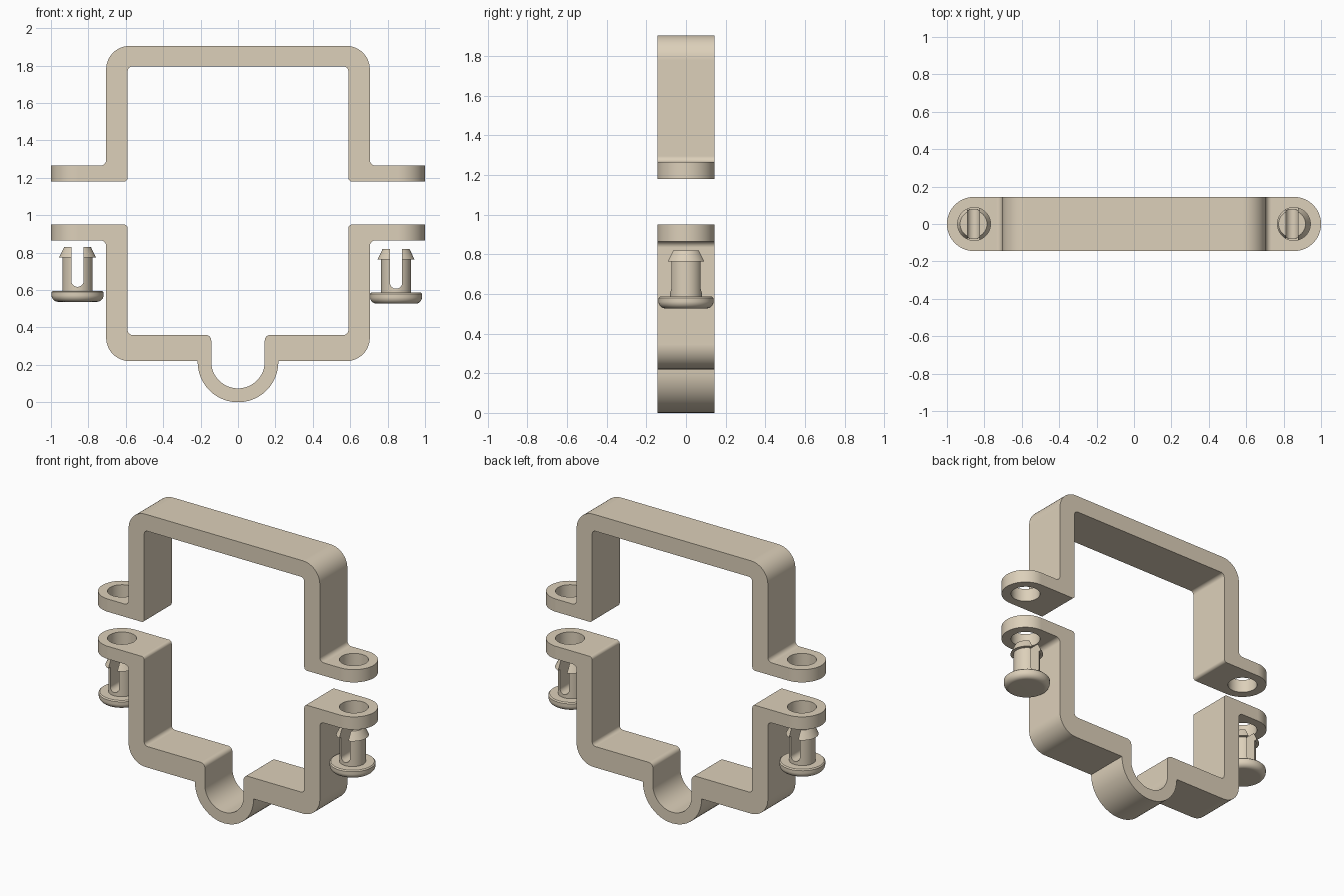
import bpy, bmesh, math
from mathutils import Vector

if "Cube" in bpy.data.objects:
    bpy.data.objects.remove(bpy.data.objects["Cube"])

tan = bpy.data.materials.new("tan_plastic")
tan.diffuse_color = (0.72, 0.63, 0.49, 1)
tan.use_nodes = True
tan.node_tree.nodes["Principled BSDF"].inputs["Base Color"].default_value = tan.diffuse_color


def rounded(corners, step=7.5):
    """Round each (u, v, radius) corner of a closed outline."""
    out = []
    n = len(corners)
    for i, (u, v, r) in enumerate(corners):
        p = Vector((u, v))
        a = (Vector(corners[i - 1][:2]) - p).normalized()
        b = (Vector(corners[(i + 1) % n][:2]) - p).normalized()
        if r == 0:
            pts = [p]
        else:
            half = a.angle(b) / 2
            c = p + (a + b).normalized() * r / math.sin(half)
            s = p + a * r / math.tan(half) - c
            e = p + b * r / math.tan(half) - c
            sweep = s.angle_signed(e)
            k = max(4, round(math.degrees(abs(sweep)) / step))
            axis_y = Vector((-s.y, s.x))
            sgn = 1 if axis_y.dot(e) > 0 else -1
            pts = [c + s * math.cos(t) + axis_y * sgn * math.sin(t)
                   for t in (abs(sweep) * j / k for j in range(k + 1))]
        for q in pts:
            if not out or (q - out[-1]).length > 1e-4:
                out.append(q)
    if (out[0] - out[-1]).length < 1e-4:
        out.pop()
    return out


def finish(name, bm):
    bmesh.ops.recalc_face_normals(bm, faces=bm.faces)
    me = bpy.data.meshes.new(name)
    bm.to_mesh(me)
    bm.free()
    ob = bpy.data.objects.new(name, me)
    bpy.context.collection.objects.link(ob)
    return ob


def prism(name, corners, axis, lo, hi):
    """Extrude a rounded outline along y (outline in xz) or z (outline in xy)."""
    bm = bmesh.new()
    place = (lambda p: (p.x, lo, p.y)) if axis == 'Y' else (lambda p: (p.x, p.y, lo))
    f = bm.faces.new([bm.verts.new(place(p)) for p in rounded(corners)])
    res = bmesh.ops.extrude_face_region(bm, geom=[f], use_keep_orig=True)
    d = Vector((0, hi - lo, 0)) if axis == 'Y' else Vector((0, 0, hi - lo))
    bmesh.ops.translate(bm, vec=d, verts=[g for g in res['geom'] if isinstance(g, bmesh.types.BMVert)])
    return finish(name, bm)


def lathe(name, profile, segs=48):
    bm = bmesh.new()
    vs = [bm.verts.new((r, 0, z)) for r, z in profile]
    es = [bm.edges.new(e) for e in zip(vs, vs[1:])]
    bmesh.ops.spin(bm, geom=vs + es, axis=(0, 0, 1), cent=(0, 0, 0),
                   angle=math.tau, steps=segs, use_duplicate=False)
    bmesh.ops.remove_doubles(bm, verts=bm.verts, dist=1e-5)
    return finish(name, bm)


def select(ob):
    bpy.ops.object.select_all(action='DESELECT')
    ob.select_set(True)
    bpy.context.view_layer.objects.active = ob


def boolean(ob, cutter, op):
    m = ob.modifiers.new(op.lower(), 'BOOLEAN')
    m.object, m.operation, m.solver = cutter, op, 'EXACT'
    select(ob)
    bpy.ops.object.modifier_apply(modifier=m.name)
    bpy.data.objects.remove(cutter)


def shade(ob):
    ob.data.materials.clear()
    ob.data.materials.append(tan)
    select(ob)
    bpy.ops.object.shade_smooth_by_angle(angle=math.radians(25))
    w = ob.modifiers.new("even_shading", 'WEIGHTED_NORMAL')
    w.keep_sharp = True


def clamp(name, half):
    """Mirror the half outline, trim to a round-ended strap, drill both ears."""
    full = half + [(-x, z, r) for x, z, r in reversed(half)]
    ob = prism(name, full, 'Y', -0.2, 0.2)
    R = 0.145
    strap = prism("strap_trim", [(1, -R, R), (1, R, R), (-1, R, R), (-1, -R, R)], 'Z', -1, 3)
    boolean(ob, strap, 'INTERSECT')
    h = 0.088
    for cx in (-0.855, 0.855):
        hole = prism("ear_hole", [(cx + h, -h, h), (cx + h, h, h), (cx - h, h, h), (cx - h, -h, h)],
                     'Z', -1, 3)
        boolean(ob, hole, 'DIFFERENCE')
    shade(ob)


# Upper clamp: plain arch with two ears
clamp("upper_clamp", [
    (0.705, 1.905, 0.125), (0.705, 1.265, 0.03), (1.1, 1.265, 0), (1.1, 1.18, 0),
    (0.59, 1.18, 0.02), (0.59, 1.795, 0.025)])

# Lower clamp: floor with a U-shaped channel and two ears
clamp("lower_clamp", [
    (0.216, 0, 0.216), (0.216, 0.22, 0), (0.705, 0.22, 0.125), (0.705, 0.865, 0.03),
    (1.1, 0.865, 0), (1.1, 0.95, 0), (0.59, 0.95, 0.02), (0.59, 0.36, 0.025),
    (0.143, 0.36, 0.03), (0.143, 0.074, 0.143)])

# Snap pins: rounded head, shaft and tapered barb, split by a slot
head = [(0.104 + 0.035 * math.sin(t), 0.035 - 0.035 * math.cos(t))
        for t in (math.pi / 2 * i / 8 for i in range(9))]
pin = lathe("left_pin", [(0, 0)] + head + [
    (0.139, 0.052), (0.132, 0.059), (0.08, 0.059), (0.08, 0.236), (0.099, 0.236),
    (0.072, 0.292), (0, 0.292)])
slot = prism("pin_slot", [(-0.033, 0.08, 0.033), (0.033, 0.08, 0.033), (0.033, 0.4, 0), (-0.033, 0.4, 0)],
             'Y', -0.3, 0.3)
boolean(pin, slot, 'DIFFERENCE')
shade(pin)
pin.location = (-0.858, 0, 0.537)
other = pin.copy()
other.name = "right_pin"
other.location = (0.845, 0, 0.527)
bpy.context.collection.objects.link(other)
